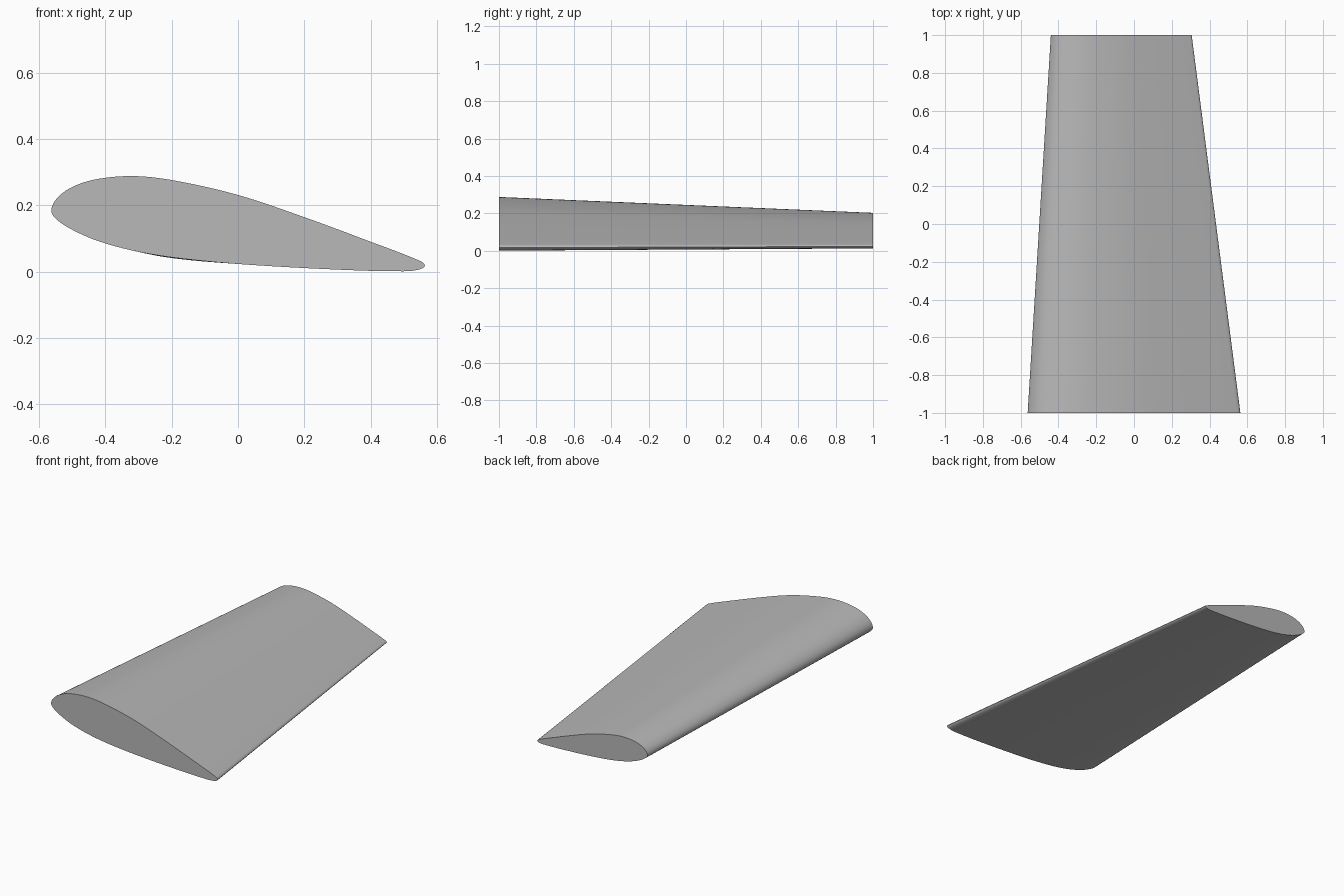
import bpy
import bmesh
from mathutils import Vector
from mathutils.geometry import interpolate_bezier

cube = bpy.data.objects.get("Cube")
if cube:
    bpy.data.objects.remove(cube, do_unlink=True)

# Root aerofoil section (x, z), from nose over the top and back underneath
SECTION = [(-0.563, 0.185), (-0.545, 0.222), (-0.5, 0.255), (-0.43, 0.278),
           (-0.32, 0.288), (-0.2, 0.276), (0, 0.231), (0.2, 0.164),
           (0.4, 0.09), (0.535, 0.038), (0.563, 0.02), (0.548, 0.007),
           (0.5, 0.001), (0.3, 0.006), (0, 0.023), (-0.2, 0.043),
           (-0.325, 0.065), (-0.43, 0.095), (-0.507, 0.13), (-0.55, 0.16)]
STEPS = 6
TIP_SCALE = 0.662
TIP_SHIFT = Vector((-0.0675, 0.0125))


def smooth_loop(points):
    """Closed smooth curve through the points."""
    pts = [Vector(p) for p in points]
    n = len(pts)
    tangents = [(pts[(i + 1) % n] - pts[i - 1]).normalized() for i in range(n)]
    loop = []
    for i in range(n):
        a, b = pts[i], pts[(i + 1) % n]
        ta, tb = tangents[i], tangents[(i + 1) % n]
        reach = (b - a).length / 3
        curve = interpolate_bezier(a, a + ta * reach, b - tb * reach, b, STEPS + 1)
        loop += [p.to_2d() for p in curve[:-1]]
    return loop


# Wing: loft from the large root section to the smaller tip section
root = smooth_loop(SECTION)
tip = [p * TIP_SCALE + TIP_SHIFT for p in root]
bm = bmesh.new()
front = [bm.verts.new((p.x, -1, p.y)) for p in root]
back = [bm.verts.new((p.x, 1, p.y)) for p in tip]
n = len(front)
for i in range(n):
    j = (i + 1) % n
    bm.faces.new((front[i], front[j], back[j], back[i]))
# Flat end caps
bm.faces.new(front)
bm.faces.new(back)
bmesh.ops.recalc_face_normals(bm, faces=bm.faces)
mesh = bpy.data.meshes.new("wing")
bm.to_mesh(mesh)
bm.free()

wing = bpy.data.objects.new("wing", mesh)
bpy.context.collection.objects.link(wing)

# Plain grey material
grey = bpy.data.materials.new("plain_grey")
grey.use_nodes = True
colour = (0.48, 0.48, 0.48, 1)
grey.diffuse_color = colour
for node in grey.node_tree.nodes:
    if node.type == "BSDF_PRINCIPLED":
        node.inputs["Base Color"].default_value = colour
mesh.materials.append(grey)

# Smooth skin with crisp cap rims
bpy.ops.object.select_all(action="DESELECT")
wing.select_set(True)
bpy.context.view_layer.objects.active = wing
bpy.ops.object.shade_smooth_by_angle()
